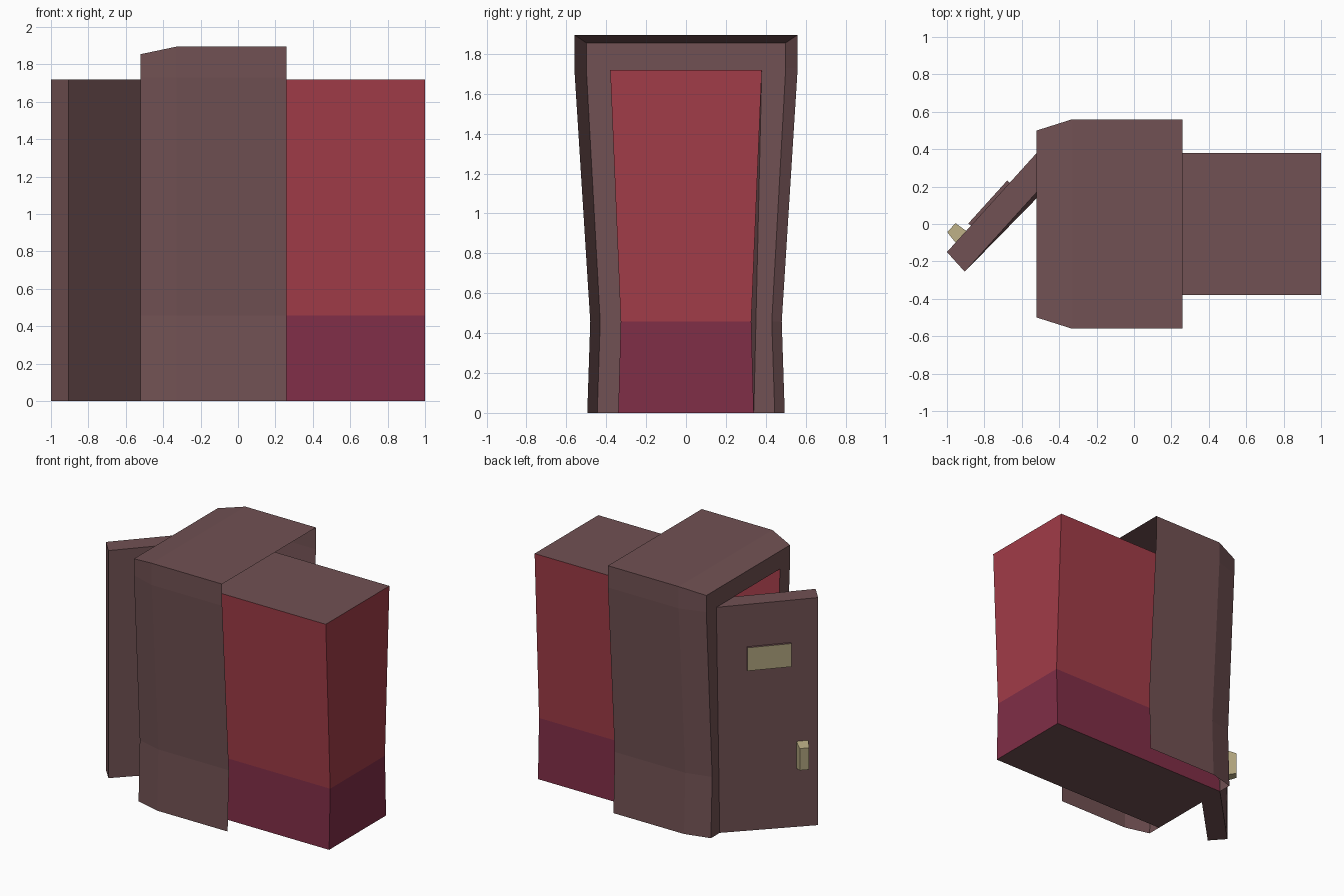
import bpy, bmesh
from mathutils import Vector

if "Cube" in bpy.data.objects:
    bpy.data.objects.remove(bpy.data.objects["Cube"])


def mat(name, r, g, b):
    lin = [((c / 255 + 0.055) / 1.055) ** 2.4 for c in (r, g, b)]
    m = bpy.data.materials.new(name)
    m.diffuse_color = (*lin, 1)
    m.use_nodes = True
    m.node_tree.nodes["Principled BSDF"].inputs["Base Color"].default_value = m.diffuse_color
    return m


BROWN = mat("brown", 113, 81, 83)
RED = mat("red", 161, 60, 72)
MAROON = mat("maroon", 128, 46, 71)
KHAKI = mat("khaki", 176, 164, 125)


def make(name, verts, faces, mats, rule=None, fix=False):
    bm = bmesh.new()
    vs = [bm.verts.new(v) for v in verts]
    for f in faces:
        bm.faces.new([vs[i] for i in f])
    bm.normal_update()
    if fix:
        bmesh.ops.recalc_face_normals(bm, faces=bm.faces)
    if rule:
        for f in bm.faces:
            f.material_index = rule(f)
    me = bpy.data.meshes.new(name)
    bm.to_mesh(me)
    bm.free()
    for m in mats:
        me.materials.append(m)
    ob = bpy.data.objects.new(name, me)
    bpy.context.collection.objects.link(ob)
    return ob


def arch(x, half):
    """Arch outline at x from (half width, height) points, mirrored over y."""
    return [Vector((x, -y, z)) for y, z in half] + [Vector((x, y, z)) for y, z in reversed(half)]


def loft(rows):
    n = len(rows[0])
    verts = [v for r in rows for v in r]
    faces = [(r * n + i, r * n + i + 1, (r + 1) * n + i + 1, (r + 1) * n + i)
             for r in range(len(rows) - 1) for i in range(n - 1)]
    return verts, faces


# Open-backed frame shell: flared outer wall, chamfer, front ring
outer = [(.495, 0), (.48, .457), (.56, 1.73), (.56, 1.895)]
cham = [(.445, 0), (.43, .457), (.50, 1.73), (.50, 1.855)]
inner = [(.34, 0), (.327, .457), (.38, 1.72), (.38, 1.72)]
v, f = loft([arch(.26, outer), arch(-.33, outer), arch(-.52, cham), arch(-.52, inner)])
frame = make("doorway_frame", v, f, [BROWN])
bm = bmesh.new()
bm.from_mesh(frame.data)
bmesh.ops.remove_doubles(bm, verts=bm.verts, dist=1e-4)
bmesh.ops.dissolve_degenerate(bm, edges=bm.edges, dist=1e-4)
bm.normal_update()
if max(bm.faces, key=lambda q: q.calc_center_median().z).normal.z < 0:
    bmesh.ops.reverse_faces(bm, faces=bm.faces)
bm.to_mesh(frame.data)
bm.free()

# Room box behind the doorway, open towards the door
ring = inner[:3]
v, f = loft([arch(-.52, ring), arch(1, ring)])
f += [(0, 5, 11, 6), (6, 7, 10, 11), (7, 8, 9, 10)]


def room_rule(face):
    if abs(face.normal.z) > .7:
        return 0
    return 2 if face.calc_center_median().z < .457 else 1


room = make("room_box", v, f, [BROWN, RED, MAROON], room_rule, True)
bm = bmesh.new()
bm.from_mesh(room.data)
if max(bm.faces, key=lambda q: q.calc_center_median().z).normal.z < 0:
    bmesh.ops.reverse_faces(bm, faces=bm.faces)
bm.to_mesh(room.data)
bm.free()

# Door swung open about 48 degrees, with a leaning hinge edge
free = Vector((-1, -.15, 0))
along = Vector((.48, .53, 0)).normalized()
out = Vector((-along.y, along.x, 0))
up = Vector((0, 0, 1))
thick = Vector((.095, -.105, 0))
BOX = [(0, 1, 2, 3), (4, 5, 6, 7), (0, 1, 5, 4), (1, 2, 6, 5), (2, 3, 7, 6), (3, 0, 4, 7)]
hinge_low, hinge_top = Vector((-.52, .34, 0)), Vector((-.52, .38, 0))
low = [free, hinge_low, hinge_low + thick, free + thick]
top = [p + up * 1.72 for p in (free, hinge_top, hinge_top + thick, free + thick)]
make("door", low + top, BOX, [BROWN], None, True)


def door_rect(a, b, z0, z1, n):
    return [free + along * d + up * z + out * n for d, z in ((a, z0), (b, z0), (b, z1), (a, z1))]


# Window plate: brown rim, khaki front
make("door_window", door_rect(.19, .50, 1.225, 1.40, -.03) + door_rect(.19, .50, 1.225, 1.40, .018),
     BOX, [BROWN, KHAKI], lambda q: int(q.normal.dot(out) > .9), True)
# Tapered handle
make("door_handle", door_rect(.065, .155, .44, .655, -.02) + door_rect(.08, .145, .46, .625, .07),
     BOX, [KHAKI], None, True)
